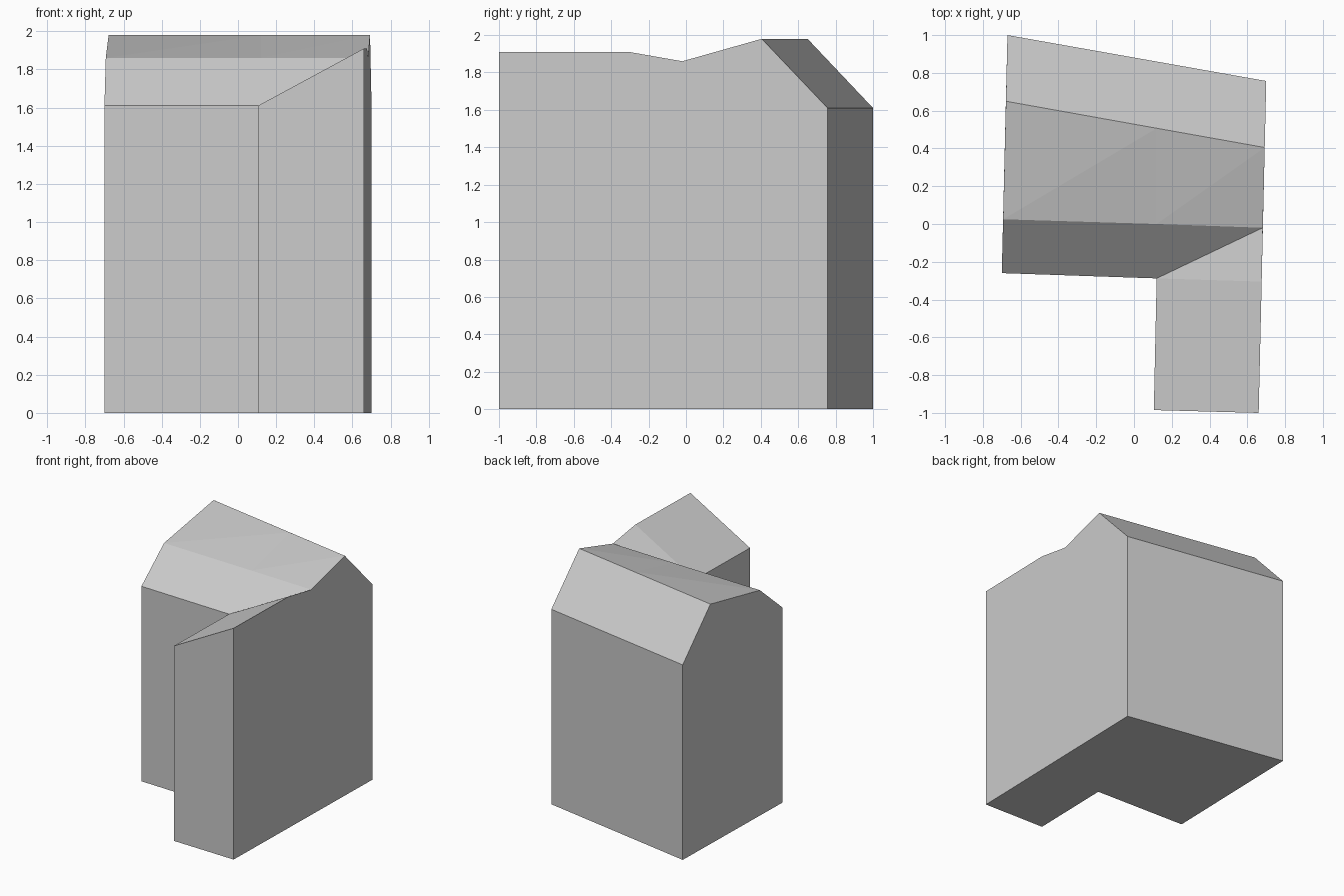
import bpy, bmesh

cube = bpy.data.objects.get("Cube")
if cube:
    bpy.data.objects.remove(cube, do_unlink=True)

# Single plain plaster grey
grey = bpy.data.materials.new("plain grey")
grey.use_nodes = True
colour = (0.6, 0.6, 0.6, 1)
grey.diffuse_color = colour
grey.node_tree.nodes["Principled BSDF"].inputs["Base Color"].default_value = colour

EAVE, VALLEY, WING_TOP, RIDGE = 1.61, 1.86, 1.91, 1.98

# Corners of the L-shaped footprint
plan = {
    "back_right": (-0.67, 1.0), "back_left": (0.70, 0.757),
    "wing_left": (0.66, -1.0), "wing_right": (0.105, -0.985),
    "inner": (0.12, -0.288), "front_right": (-0.70, -0.26),
}
tops = dict.fromkeys(plan, EAVE)
tops["wing_left"] = WING_TOP

# Roof line points
points = {"base_" + n: (x, y, 0) for n, (x, y) in plan.items()}
points.update({n: (x, y, tops[n]) for n, (x, y) in plan.items()})
points.update(
    ridge_right=(-0.678, 0.65, RIDGE), ridge_mid=(0.12, 0.507, RIDGE),
    ridge_left=(0.692, 0.405, RIDGE),
    valley_right=(-0.693, 0.025, VALLEY), valley_mid=(0.12, 0.0, VALLEY),
    valley_left=(0.682, -0.02, VALLEY), wing_back=(0.676, -0.305, WING_TOP),
)


def build(name, faces):
    """Make one flat-shaded object from faces given as point names."""
    bm = bmesh.new()
    verts = {}
    for face in faces:
        for n in face.split():
            if n not in verts:
                verts[n] = bm.verts.new(points[n])
        bm.faces.new([verts[n] for n in face.split()])
    bmesh.ops.recalc_face_normals(bm, faces=bm.faces)
    mesh = bpy.data.meshes.new(name)
    bm.to_mesh(mesh)
    bm.free()
    mesh.materials.append(grey)
    obj = bpy.data.objects.new(name, mesh)
    bpy.context.collection.objects.link(obj)


# Walls: one face per side, the gable ends following the roof line
gables = {
    "back_left": "ridge_left valley_left wing_back",
    "front_right": "valley_right ridge_right",
}
corners = list(plan)
walls = []
for a, b in zip(corners, corners[1:] + corners[:1]):
    walls.append(f"base_{b} base_{a} {a} {gables.get(a, '')} {b}")

floor = " ".join("base_" + n for n in corners)

# Roof: back slope, shallow folded middle, front slope, hip and wing slope
roof = [
    "back_right back_left ridge_left ridge_mid ridge_right",
    "valley_right ridge_mid ridge_right",
    "valley_right valley_mid ridge_mid",
    "valley_mid ridge_left ridge_mid",
    "valley_mid valley_left ridge_left",
    "front_right inner valley_left valley_mid valley_right",
    "inner wing_back valley_left",
    "wing_right wing_left wing_back inner",
]

build("building_shell", walls + [floor] + roof)
